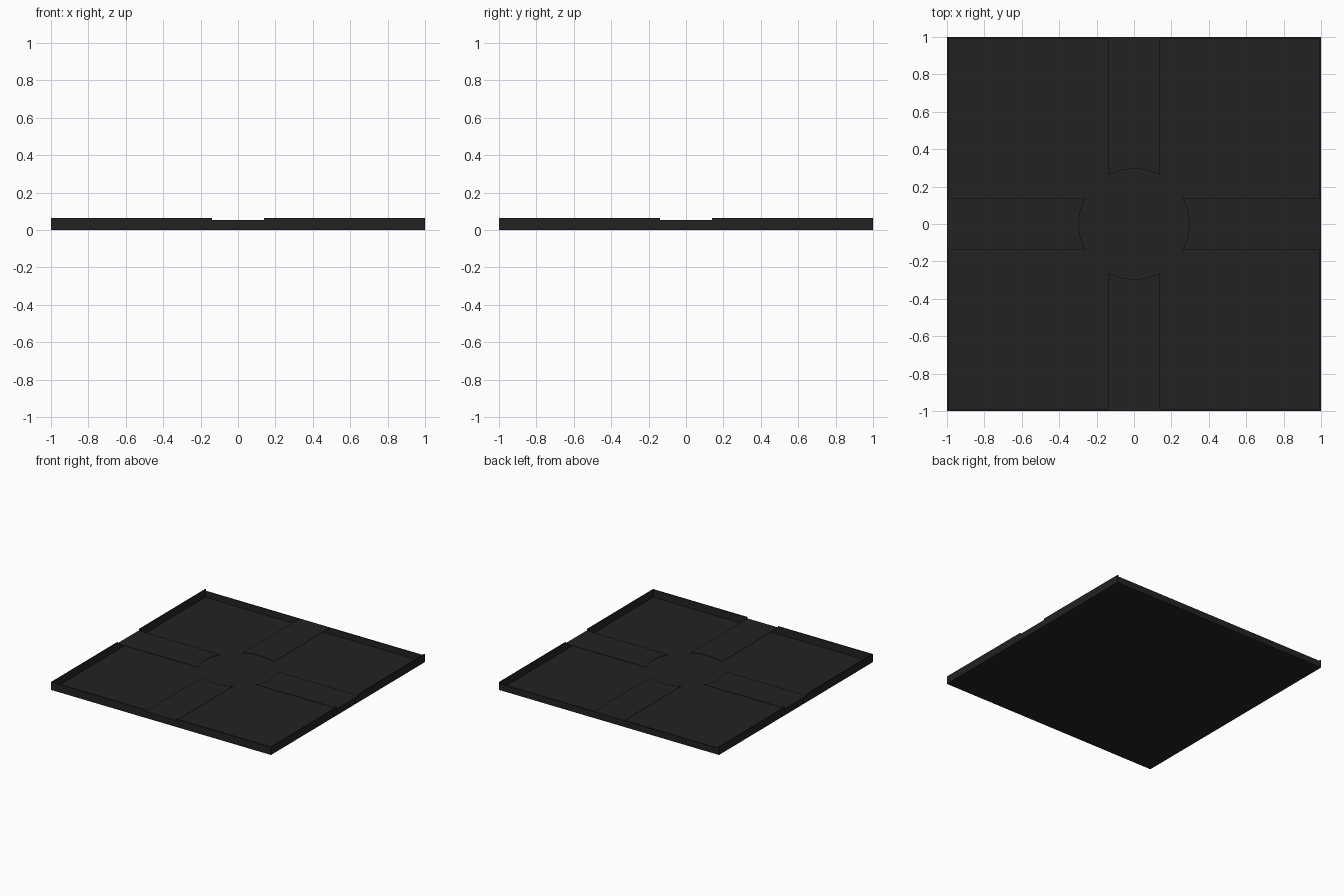
import bpy, bmesh, math

if "Cube" in bpy.data.objects:
    bpy.data.objects.remove(bpy.data.objects["Cube"])

mat = bpy.data.materials.new("charcoal")
mat.diffuse_color = (0.016, 0.016, 0.016, 1)
mat.use_nodes = True
mat.node_tree.nodes["Principled BSDF"].inputs["Base Color"].default_value = mat.diffuse_color

HALF, ROAD, RING = 1.0, 0.14, 0.295
LOW, HIGH, WALL = 0.053, 0.065, 0.008


def prism(name, outline, depth, place):
    """Extrude a 2D outline; place maps (u, v, w) to a 3D point."""
    bm = bmesh.new()
    face = bm.faces.new([bm.verts.new(place(u, v, 0)) for u, v in outline])
    ext = bmesh.ops.extrude_face_region(bm, geom=[face])
    shift = [b - a for a, b in zip(place(0, 0, 0), place(0, 0, depth))]
    bmesh.ops.translate(bm, vec=shift, verts=[g for g in ext["geom"] if isinstance(g, bmesh.types.BMVert)])
    bmesh.ops.recalc_face_normals(bm, faces=bm.faces)
    me = bpy.data.meshes.new(name)
    bm.to_mesh(me)
    bm.free()
    me.materials.append(mat)
    ob = bpy.data.objects.new(name, me)
    bpy.context.collection.objects.link(ob)
    return ob


# base floor
prism("floor", [(-1, -1), (1, -1), (1, 1), (-1, 1)], 0.003, lambda u, v, w: (u, v, w))

# rim walls: three notched for the roads, the back one low all along
notched = [(-HALF, 0), (HALF, 0), (HALF, HIGH), (ROAD, HIGH), (ROAD, LOW),
           (-ROAD, LOW), (-ROAD, HIGH), (-HALF, HIGH)]
plain = [(-HALF, 0), (HALF, 0), (HALF, LOW), (-HALF, LOW)]
prism("front_wall", notched, WALL, lambda u, v, w: (u, -HALF + w, v))
prism("back_wall", plain, WALL, lambda u, v, w: (u, HALF - w, v))
prism("left_wall", notched, WALL, lambda u, v, w: (-HALF + w, u, v))
prism("right_wall", notched, WALL, lambda u, v, w: (HALF - w, u, v))

# four thin road plates, each ending in an arc round the open centre
a = math.asin(ROAD / RING)
arc = [(RING * math.cos(t), RING * math.sin(t)) for t in (a - 2 * a * i / 12 for i in range(13))]
plate = [(HALF, -ROAD), (HALF, ROAD)] + arc
for i, side in enumerate(("right", "back", "left", "front")):
    ob = prism("road_" + side, plate, 0.003, lambda u, v, w: (u, v, LOW - 0.003 + w))
    ob.rotation_euler.z = i * math.pi / 2
